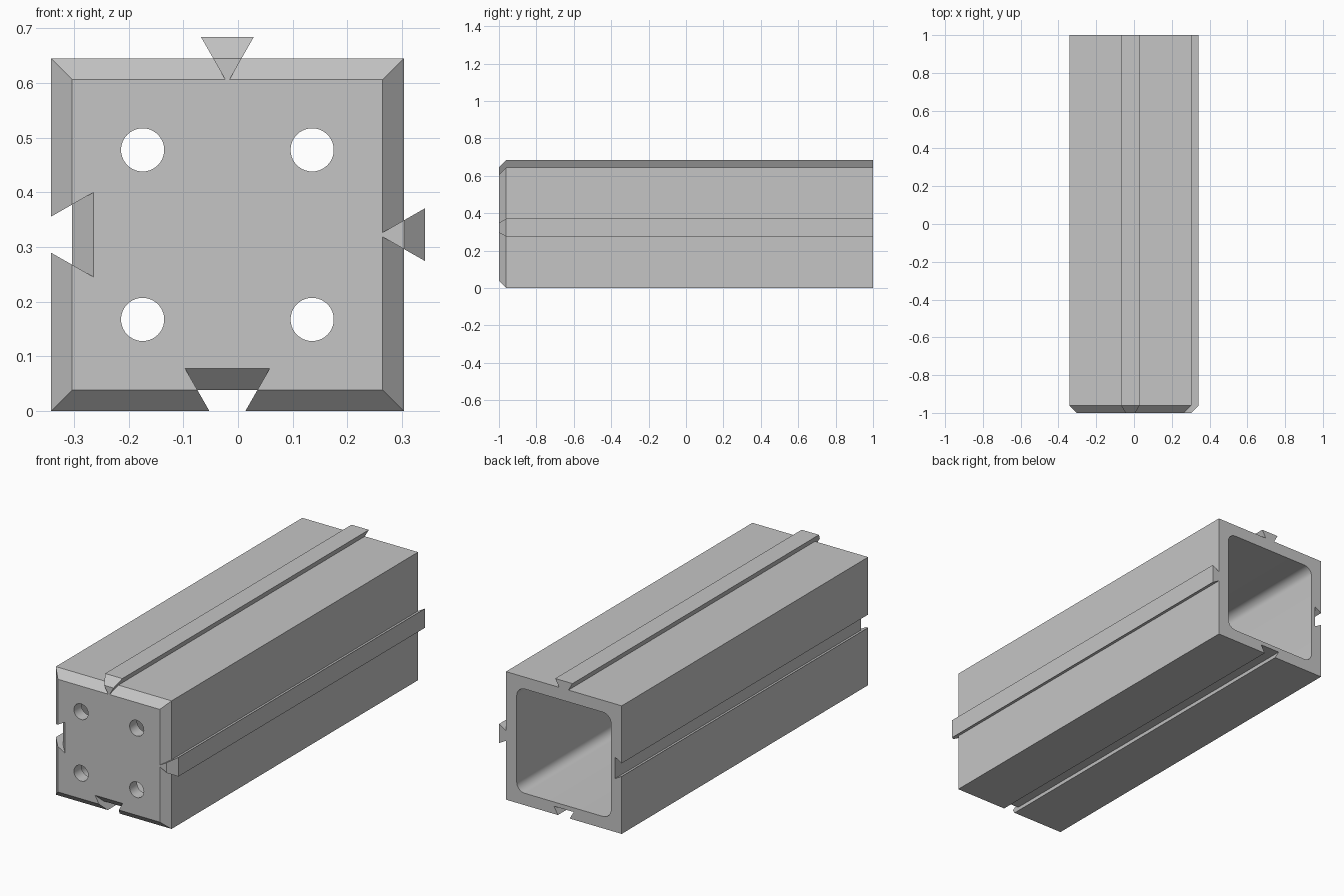
import bpy, bmesh, math

cube = bpy.data.objects.get("Cube")
if cube:
    bpy.data.objects.remove(cube, do_unlink=True)

CX, H = -0.0194, 0.3225      # body centre in x, half width (also centre height)
C = 0.0387                   # chamfer, groove depth and rail height
WALL = 0.06
SLOPE = 0.57                 # dovetail flare per unit of depth

grey = bpy.data.materials.new("plain_grey")
grey.use_nodes = True
colour = (0.56, 0.56, 0.56, 1)
grey.diffuse_color = colour
grey.node_tree.nodes["Principled BSDF"].inputs["Base Color"].default_value = colour


def loft(name, stations):
    """Join matching (x, z) outlines placed at successive y positions."""
    bm = bmesh.new()
    rings = [[bm.verts.new((CX + x, y, H + z)) for x, z in pts] for y, pts in stations]
    n = len(rings[0])
    for a, b in zip(rings, rings[1:]):
        for i in range(n):
            j = (i + 1) % n
            bm.faces.new((a[i], a[j], b[j], b[i]))
    bm.faces.new(rings[0])
    bm.faces.new(rings[-1])
    bmesh.ops.recalc_face_normals(bm, faces=bm.faces)
    mesh = bpy.data.meshes.new(name)
    bm.to_mesh(mesh)
    bm.free()
    mesh.materials.append(grey)
    obj = bpy.data.objects.new(name, mesh)
    bpy.context.collection.objects.link(obj)
    return obj


def rounded(half, radius, steps=8):
    """Square outline with rounded corners."""
    pts = []
    for q in range(4):
        sx, sz = [(1, 1), (-1, 1), (-1, -1), (1, -1)][q]
        for k in range(steps + 1):
            a = math.pi / 2 * (q + k / steps)
            pts.append((sx * (half - radius) + radius * math.cos(a),
                        sz * (half - radius) + radius * math.sin(a)))
    return pts


def square(h):
    return [(-h, -h), (h, -h), (h, h), (-h, h)]


def trapezoid(direction, r0, w0, r1, w1):
    """Dovetail outline from radius r0 to r1 along a side direction."""
    dx, dz = direction
    return [(dx * r - dz * u, dz * r + dx * u)
            for r, u in ((r0, -w0), (r0, w0), (r1, w1), (r1, -w1))]


def groove_section(direction, depth):
    out = -0.02
    return trapezoid(direction, H - out, 0.033 + SLOPE * out,
                     H - depth, 0.033 + SLOPE * depth)


def rail_section(direction, base):
    def width(d):
        return 0.004 + SLOPE * (d + C)
    return trapezoid(direction, H + base, width(base), H + base + C, width(base + C))


# Chamfered square body
body = loft("body", [(-1, square(H - C)), (-1 + C, square(H)), (1, square(H))])

# Cutters: rear cavity, side grooves and front bolt holes
cavity = rounded(H - WALL, 0.045)
cutters = [loft("cavity_cutter", [(-1 + WALL, cavity), (1.05, cavity)])]
for name, d in (("left", (-1, 0)), ("bottom", (0, -1))):
    cutters.append(loft(name + "_groove_cutter", [
        (-1.02, groove_section(d, 2 * C + 0.02)),
        (-1 + C, groove_section(d, C)),
        (1.05, groove_section(d, C))]))
for sx in (-1, 1):
    for sz in (-1, 1):
        circle = [(sx * 0.155 + 0.0395 * math.cos(math.tau * i / 40),
                   sz * 0.155 + 0.0395 * math.sin(math.tau * i / 40)) for i in range(40)]
        cutters.append(loft("hole_cutter", [(-1.05, circle), (-0.9, circle)]))

bpy.context.view_layer.objects.active = body
for cutter in cutters:
    cutter.hide_render = True
    mod = body.modifiers.new("cut", "BOOLEAN")
    mod.operation, mod.solver, mod.object = "DIFFERENCE", "EXACT", cutter
    bpy.ops.object.modifier_apply(modifier=mod.name)
for cutter in cutters:
    bpy.data.objects.remove(cutter, do_unlink=True)

# Dovetail rails, following the front chamfer
for name, d in (("top_rail", (0, 1)), ("side_rail", (1, 0))):
    loft(name, [(-1, rail_section(d, -C)),
                (-1 + C, rail_section(d, 0)),
                (1, rail_section(d, 0))])

# Smooth only the rounded cavity corners and hole walls
bpy.ops.object.select_all(action="DESELECT")
body.select_set(True)
bpy.context.view_layer.objects.active = body
bpy.ops.object.shade_smooth_by_angle(angle=math.radians(30))
